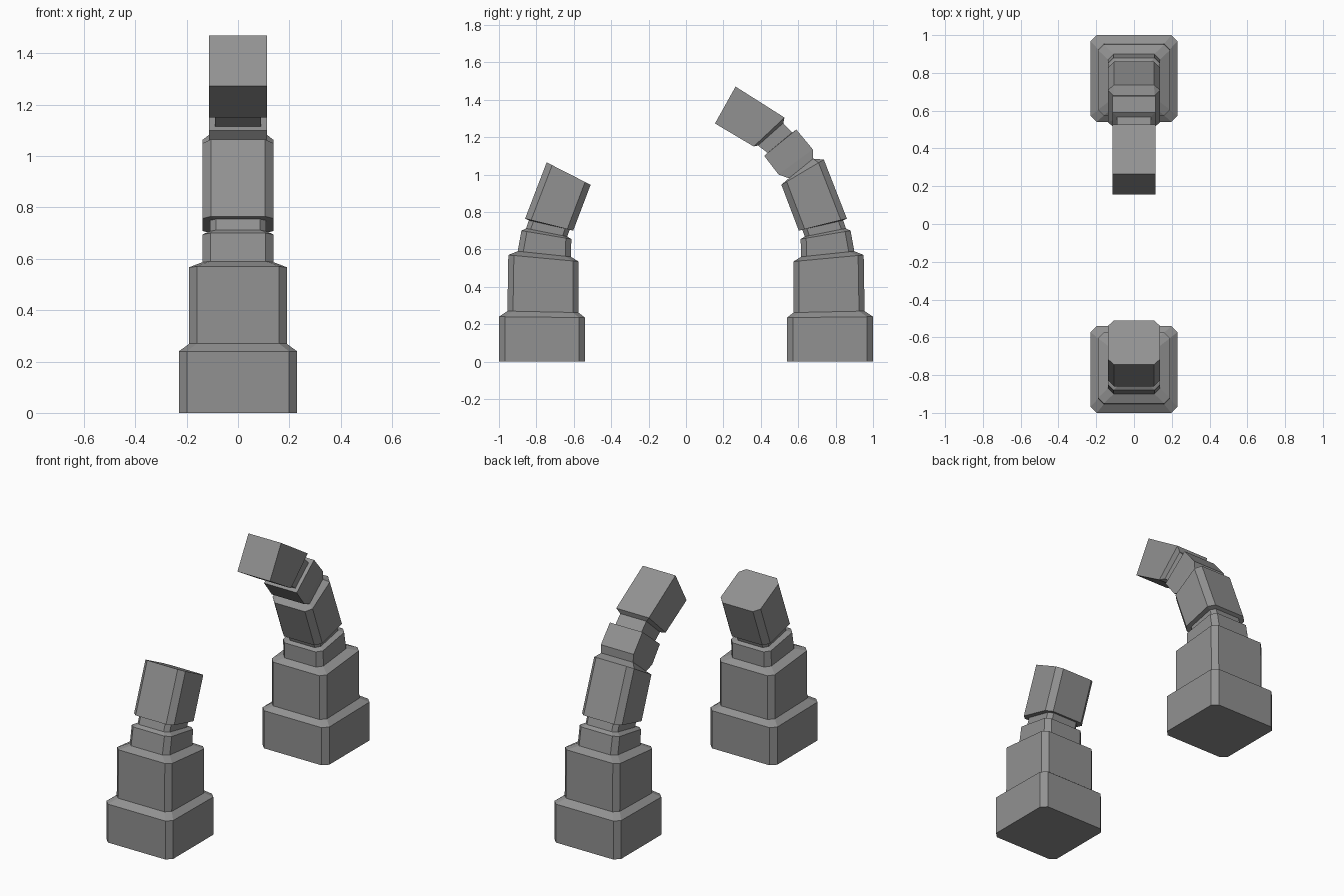
import bpy, bmesh
from mathutils import Vector

if "Cube" in bpy.data.objects:
    bpy.data.objects.remove(bpy.data.objects["Cube"])

# Each ring: outer (y, z), inner (y, z), half width in x, corner chamfer
LOWER = [
    ((1.00, 0.00), (0.54, 0.00), 0.23, 0.032),   # plinth
    ((1.00, 0.24), (0.54, 0.235), 0.23, 0.032),
    ((0.955, 0.27), (0.575, 0.262), 0.19, 0.03),  # lower block
    ((0.95, 0.57), (0.575, 0.535), 0.19, 0.03),
    ((0.90, 0.59), (0.615, 0.56), 0.138, 0.03),   # collar
    ((0.88, 0.70), (0.613, 0.655), 0.138, 0.03),
    ((0.855, 0.712), (0.635, 0.668), 0.11, 0.025),  # neck
    ((0.84, 0.755), (0.622, 0.705), 0.11, 0.025),
    ((0.86, 0.765), (0.603, 0.70), 0.138, 0.033),   # upper block
]
BROKEN_END = [((0.745, 1.065), (0.51, 0.945), 0.138, 0.033)]
ARCH = [
    ((0.737, 1.08), (0.51, 0.945), 0.138, 0.033),
    ((0.68, 1.085), (0.55, 0.98), 0.11, 0.0),      # bend block
    ((0.678, 1.135), (0.495, 1.0), 0.113, 0.0),
    ((0.59, 1.24), (0.418, 1.10), 0.113, 0.0),
    ((0.568, 1.225), (0.437, 1.115), 0.09, 0.0),  # thin neck
    ((0.52, 1.275), (0.385, 1.155), 0.09, 0.0),
    ((0.527, 1.305), (0.362, 1.15), 0.113, 0.0),    # end block
    ((0.265, 1.47), (0.155, 1.273), 0.113, 0.0),
]

stone = bpy.data.materials.new("dark_stone")
stone.diffuse_color = (0.285, 0.285, 0.285, 1)
stone.use_nodes = True
stone.node_tree.nodes["Principled BSDF"].inputs["Base Color"].default_value = stone.diffuse_color


def ring_points(outer, inner, w, c, side):
    """Chamfered rectangle spanned by x and the outer-inner line."""
    o = Vector((0, side * outer[0], outer[1]))
    i = Vector((0, side * inner[0], inner[1]))
    mid, half = (o + i) / 2, (o - i).length / 2
    v, x = (o - i).normalized(), Vector((1, 0, 0))
    c = max(c, 0.0005)
    corners = [(w, half - c), (w - c, half), (c - w, half), (-w, half - c),
               (-w, c - half), (c - w, -half), (w - c, -half), (w, c - half)]
    return [mid + x * a + v * b for a, b in corners]


def loft(name, rings, side):
    bm = bmesh.new()
    loops = [[bm.verts.new(p) for p in ring_points(*r, side)] for r in rings]
    for a, b in zip(loops, loops[1:]):
        for k in range(8):
            n = (k + 1) % 8
            bm.faces.new((a[k], a[n], b[n], b[k]))
    bm.faces.new(loops[0])
    bm.faces.new(loops[-1])
    bmesh.ops.remove_doubles(bm, verts=bm.verts, dist=0.002)
    bmesh.ops.recalc_face_normals(bm, faces=bm.faces)
    me = bpy.data.meshes.new(name)
    bm.to_mesh(me)
    bm.free()
    me.materials.append(stone)
    bpy.context.collection.objects.link(bpy.data.objects.new(name, me))


# Short front stump and tall curving rear pillar of the broken arch
loft("front_pillar", LOWER + BROKEN_END, -1)
loft("rear_pillar", LOWER + ARCH, 1)
